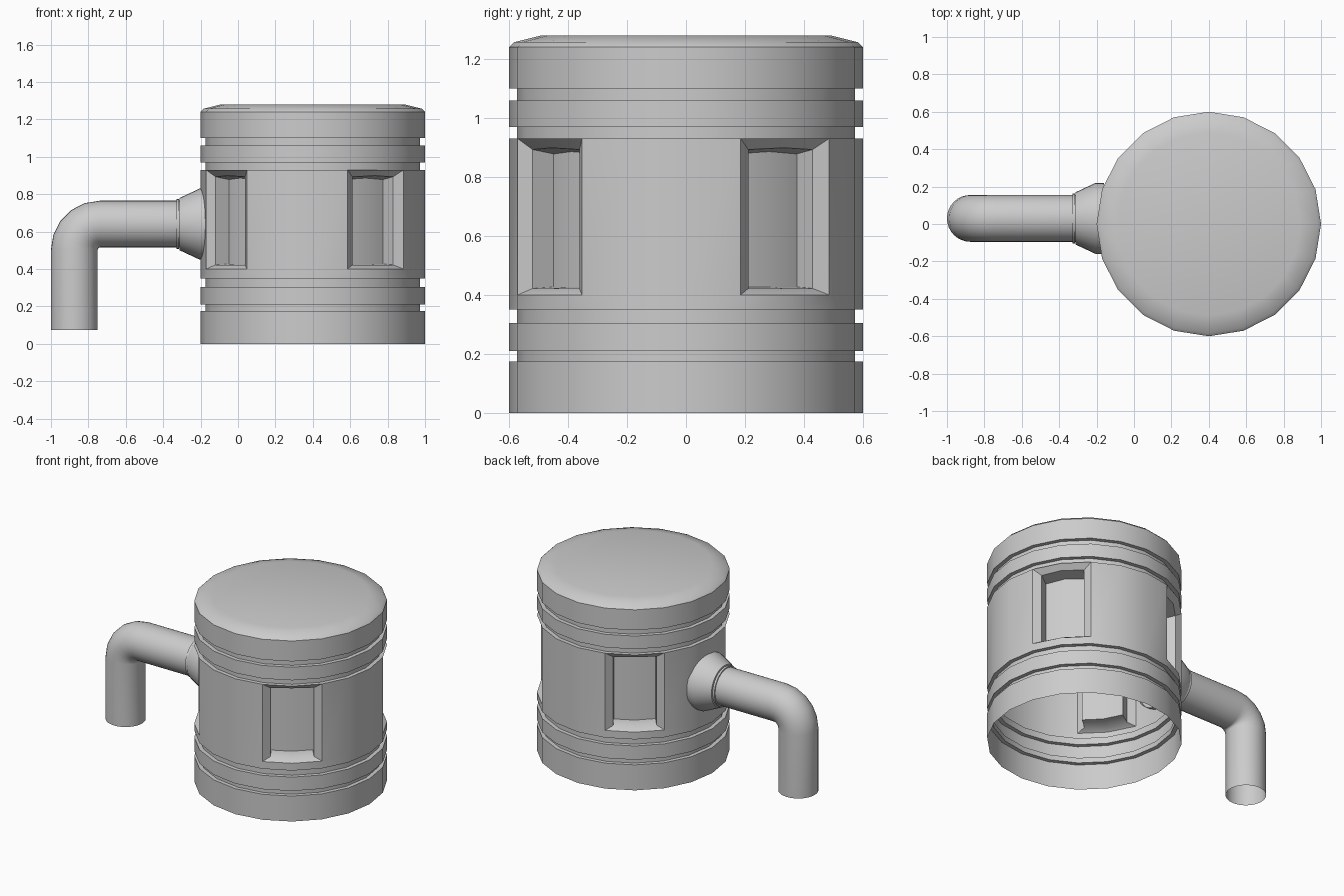
import bpy, bmesh
from math import sin, cos, pi, radians
from mathutils import Vector

if "Cube" in bpy.data.objects:
    bpy.data.objects.remove(bpy.data.objects["Cube"])


def finish(bm, name):
    bmesh.ops.recalc_face_normals(bm, faces=bm.faces)
    me = bpy.data.meshes.new(name)
    bm.to_mesh(me)
    bm.free()
    ob = bpy.data.objects.new(name, me)
    bpy.context.collection.objects.link(ob)
    bpy.ops.object.select_all(action='DESELECT')
    bpy.context.view_layer.objects.active = ob
    ob.select_set(True)
    bpy.ops.object.shade_smooth_by_angle(angle=radians(35))
    return ob


def bridge(bm, a, b, skip=()):
    n = len(a)
    for i in range(n):
        if i not in skip:
            j = (i + 1) % n
            bm.faces.new((a[i], a[j], b[j], b[i]))


# Tank shell: 20-sided, grooved, open underneath, domed-edge lid
CX, N = 0.4, 20
profile = [(.6, 0), (.6, .175), (.573, .175), (.573, .21), (.6, .21), (.6, .305),
           (.573, .305), (.573, .35), (.6, .35), (.6, .4), (.6, .93), (.573, .93),
           (.573, .97), (.6, .97), (.6, 1.06), (.573, 1.06), (.573, 1.1), (.6, 1.1),
           (.6, 1.24), (.583, 1.257), (.49, 1.28)]
WIN = 9                      # profile step holding the windows
starts = (1, 6, 11, 16)      # first column of each two-column window
bm = bmesh.new()
rings = [[bm.verts.new((CX + r * cos(2 * pi * i / N), r * sin(2 * pi * i / N), z))
          for i in range(N)] for r, z in profile]
holes = [s + k for s in starts for k in (0, 1)]
for k in range(len(rings) - 1):
    bridge(bm, rings[k], rings[k + 1], holes if k == WIN else ())
bm.faces.new(rings[-1])

# Recessed windows: sloped frame, deep reveal, folded back panel
for s in starts:
    ang = 2 * pi * (s + 1) / N
    out, tan = Vector((cos(ang), sin(ang), 0)), Vector((-sin(ang), cos(ang), 0))

    def loop(t, r_side, r_mid, z0, z1, z1_mid):
        pts = [(-t, r_side, z0), (0, r_mid, z0), (t, r_side, z0),
               (t, r_side, z1), (0, r_mid, z1_mid), (-t, r_side, z1)]
        return [bm.verts.new(Vector((CX, 0, z)) + out * r + tan * u) for u, r, z in pts]

    lo, hi = rings[WIN], rings[WIN + 1]
    outer = [lo[s], lo[s + 1], lo[s + 2], hi[s + 2], hi[s + 1], hi[s]]
    frame = loop(.135, .545, .565, .422, .893, .899)
    panel = loop(.13, .46, .48, .427, .878, .886)
    bridge(bm, outer, frame)
    bridge(bm, frame, panel)
    a, b, c, d, e, f = panel
    bm.faces.new((a, b, e, f))
    bm.faces.new((b, c, d, e))
finish(bm, "tank")


# Spout and collar: round sections swept in the plane y = 0.03
def sweep(name, stations, sides=32):
    bm = bmesh.new()
    prev = None
    for x, z, tilt, r in stations:
        up = Vector((-sin(tilt), 0, cos(tilt)))
        c = Vector((x, .03, z))
        ring = [bm.verts.new(c + r * (up * cos(2 * pi * i / sides)
                + Vector((0, 1, 0)) * sin(2 * pi * i / sides))) for i in range(sides)]
        if prev:
            bridge(bm, prev, ring)
        prev = ring
    return finish(bm, name)


R, bend = .125, .137
bx, bz = -.875 + bend, .64 - bend
path = [(-.875, .075, pi / 2, R)]
for k in range(6):
    t = pi / 2 * (1 - k / 5)
    path.append((bx - bend * sin(t), bz + bend * cos(t), t, R))
path.append((-.32, .64, 0, R))
sweep("spout_pipe", path)

collar = [(-.33, .125), (-.33, .133), (-.316, .133), (-.316, .126),
          (-.312, .126), (-.312, .14), (-.205, .19), (-.16, .19)]
sweep("spout_collar", [(x, .64, 0, r) for x, r in collar])
